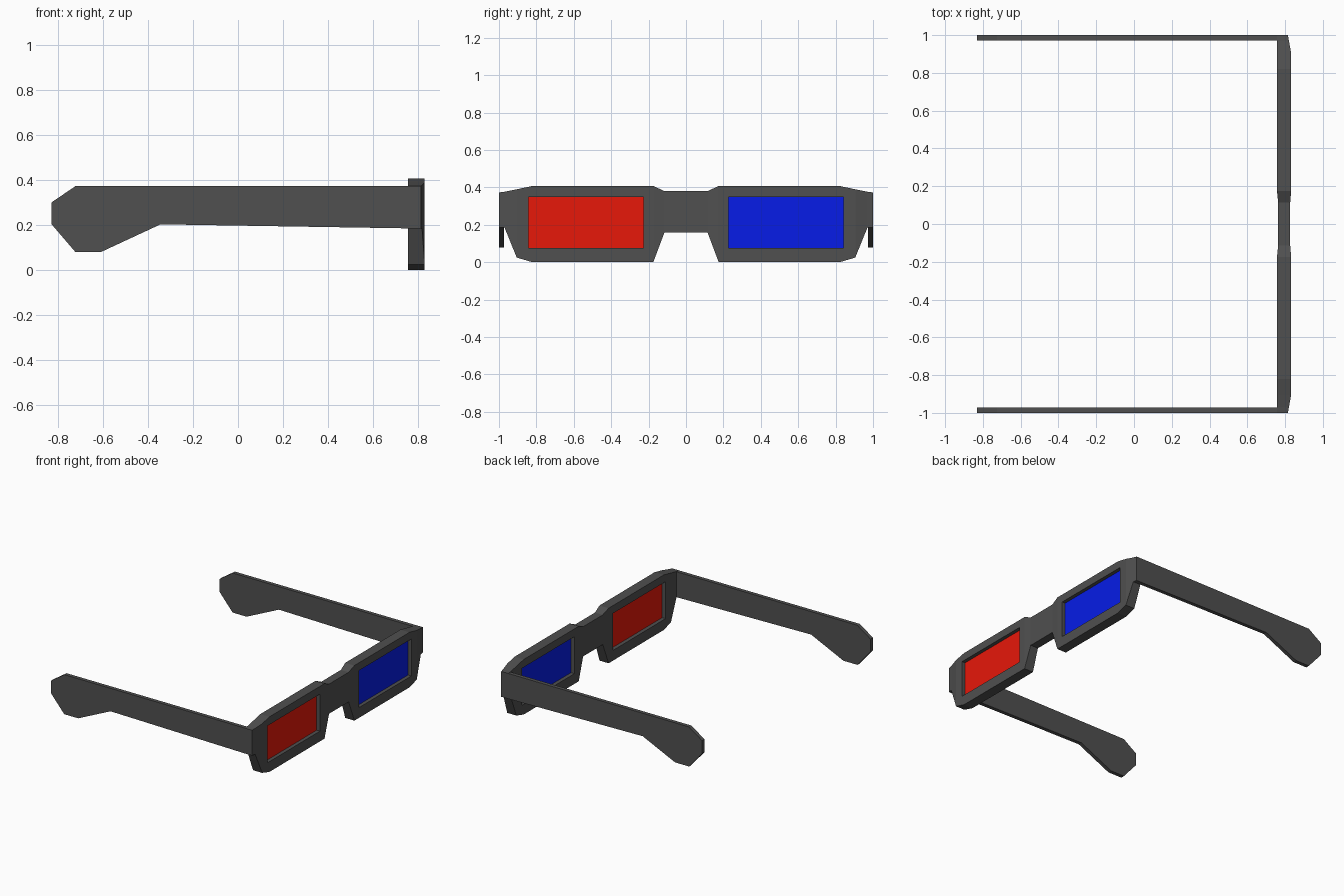
import bpy, bmesh

if "Cube" in bpy.data.objects:
    bpy.data.objects.remove(bpy.data.objects["Cube"])

DARK = (0.08, 0.08, 0.08, 1)
materials = {}


def material(color):
    if color not in materials:
        materials[color] = bpy.data.materials.new("colour_%d" % len(materials))
        materials[color].diffuse_color = color
    return materials[color]


def new_object(name, bm, color):
    bmesh.ops.recalc_face_normals(bm, faces=bm.faces)
    mesh = bpy.data.meshes.new(name)
    bm.to_mesh(mesh)
    bm.free()
    obj = bpy.data.objects.new(name, mesh)
    bpy.context.collection.objects.link(obj)
    mesh.materials.append(material(color))
    return obj


def loft(name, rings, color=DARK):
    bm = bmesh.new()
    loops = [[bm.verts.new(p) for p in ring] for ring in rings]
    for a, b in zip(loops, loops[1:]):
        n = len(a)
        for i in range(n):
            j = (i + 1) % n
            bm.faces.new((a[i], a[j], b[j], b[i]))
    bm.faces.new(loops[0])
    bm.faces.new(loops[-1])
    return new_object(name, bm, color)


def box(name, lo, hi, color=DARK):
    bm = bmesh.new()
    bmesh.ops.create_cube(bm, size=1)
    for v in bm.verts:
        v.co = [(a + b) / 2 + c * (b - a) for a, b, c in zip(lo, hi, v.co)]
    return new_object(name, bm, color)


# Front frame: rectangular sections (y, bottom, top, back x, front x)
half = [
    (0.115, 0.16, 0.38, 0.763, 0.827),
    (0.175, 0.0, 0.408, 0.757, 0.832),
    (0.82, 0.0, 0.408, 0.757, 0.832),
    (0.905, 0.025, 0.39, 0.757, 0.832),
    (0.97, 0.185, 0.377, 0.757, 0.82),
    (1.0, 0.185, 0.373, 0.757, 0.815),
]
sections = [(-s[0],) + s[1:] for s in reversed(half)] + half
frame = loft("front_frame", [
    [(xb, y, zb), (xf, y, zb), (xf, y, zt), (xb, y, zt)]
    for y, zb, zt, xb, xf in sections])

# Lens openings and coloured lenses
lenses = [("red_lens", -0.842, -0.228, (0.8, 0.009, 0.003, 1)),
          ("blue_lens", 0.226, 0.842, (0.002, 0.012, 0.8, 1))]
for name, y0, y1, color in lenses:
    cutter = box(name + "_opening", (0.6, y0, 0.076), (1.0, y1, 0.35))
    cutter.hide_render = True
    cutter.hide_set(True)
    cut = frame.modifiers.new(name + "_cut", 'BOOLEAN')
    cut.operation = 'DIFFERENCE'
    cut.solver = 'EXACT'
    cut.object = cutter
    box(name, (0.785, y0, 0.076), (0.805, y1, 0.35), color)

# Temple arms with a flared ear tip
profile = [(-0.832, 0.30), (-0.725, 0.373), (0.76, 0.373), (0.76, 0.185),
           (-0.345, 0.203), (-0.61, 0.08), (-0.725, 0.08), (-0.832, 0.205)]
for side, sign in (("left", 1), ("right", -1)):
    loft(side + "_temple", [[(x, sign * y, z) for x, z in profile]
                            for y in (0.972, 1.0)])

for m in bpy.data.materials:
    if m.users and not m.is_grease_pencil:
        m.use_nodes = True
        m.node_tree.nodes["Principled BSDF"].inputs["Base Color"].default_value = m.diffuse_color
